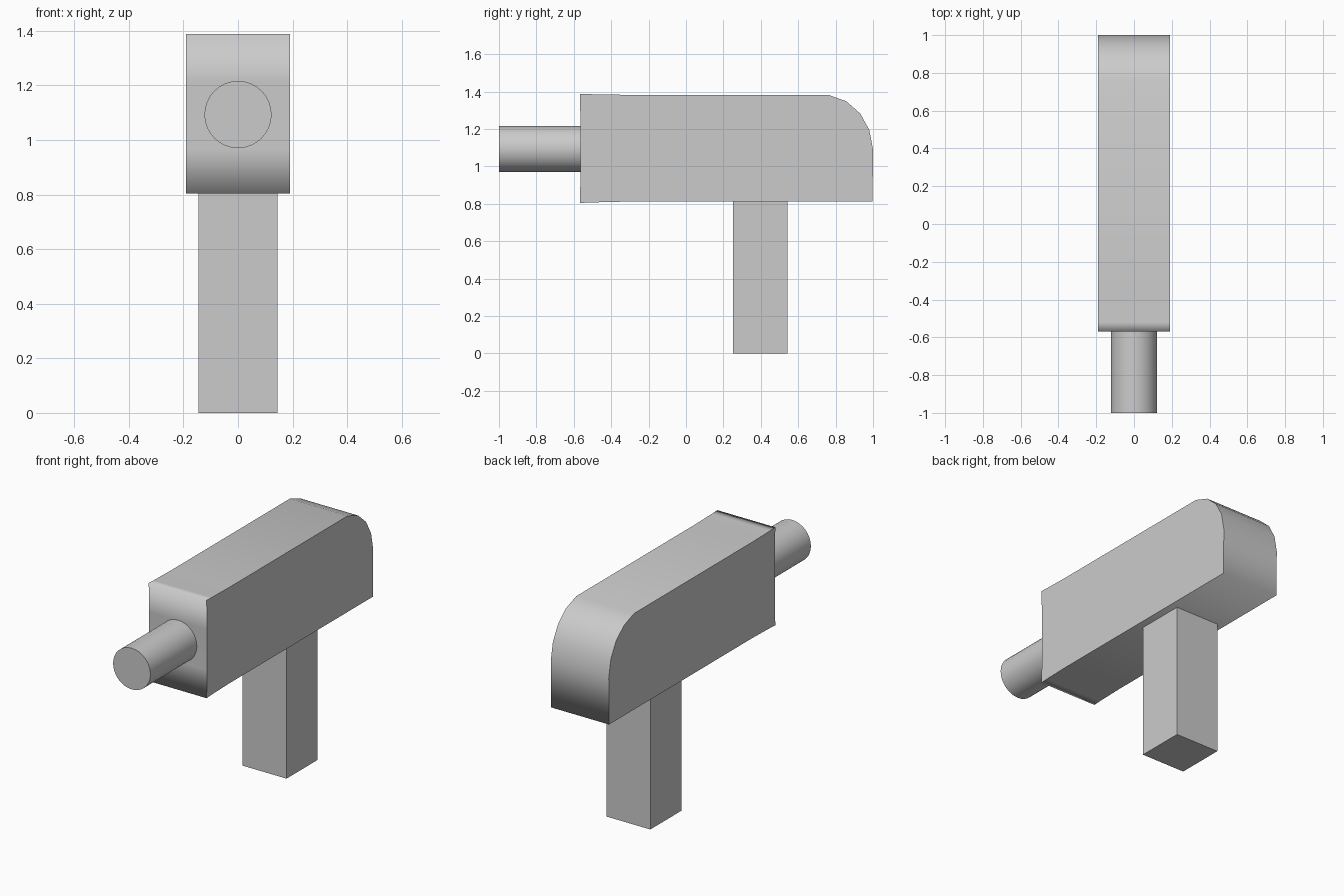
import bpy, bmesh
from math import pi

if "Cube" in bpy.data.objects:
    bpy.data.objects.remove(bpy.data.objects["Cube"])


def extrude_x(name, profile, half, smooth_rim=False):
    """Extrude a (y, z) outline symmetrically across x."""
    bm = bmesh.new()
    cap = bm.faces.new([bm.verts.new((-half, y, z)) for y, z in profile])
    ext = bmesh.ops.extrude_face_region(bm, geom=[cap], use_keep_orig=True)
    moved = [v for v in ext["geom"] if isinstance(v, bmesh.types.BMVert)]
    bmesh.ops.translate(bm, verts=moved, vec=(2 * half, 0, 0))
    bmesh.ops.recalc_face_normals(bm, faces=bm.faces)
    bm.normal_update()
    for f in bm.faces:
        is_rim = abs(f.normal.x) < 0.5
        f.smooth = smooth_rim and is_rim
        if not is_rim:
            for e in f.edges:
                e.smooth = False
    mesh = bpy.data.meshes.new(name)
    bm.to_mesh(mesh)
    bm.free()
    obj = bpy.data.objects.new(name, mesh)
    bpy.context.collection.objects.link(obj)
    return obj


# Long body with rounded upper back end, softly shaded around the rim
body_profile = [
    (-0.568, 0.804), (-0.52, 0.807), (-0.35, 0.811), (0.997, 0.811),
    (1.0, 1.09), (0.98, 1.195), (0.932, 1.282), (0.857, 1.348),
    (0.76, 1.383), (-0.35, 1.383), (-0.52, 1.386), (-0.568, 1.388),
    (-0.563, 1.21), (-0.563, 0.97),
]
extrude_x("body", body_profile, 0.191, smooth_rim=True)

# Square handle
extrude_x("handle", [(0.25, 0), (0.543, 0), (0.543, 0.813), (0.25, 0.813)], 0.145)

# Round nozzle at the front
front, back = -1.0, -0.56
bpy.ops.mesh.primitive_cylinder_add(
    vertices=32, radius=0.123, depth=back - front,
    location=(0, (front + back) / 2, 1.093), rotation=(pi / 2, 0, 0))
bpy.context.object.name = "nozzle"
bpy.ops.object.shade_smooth_by_angle()
